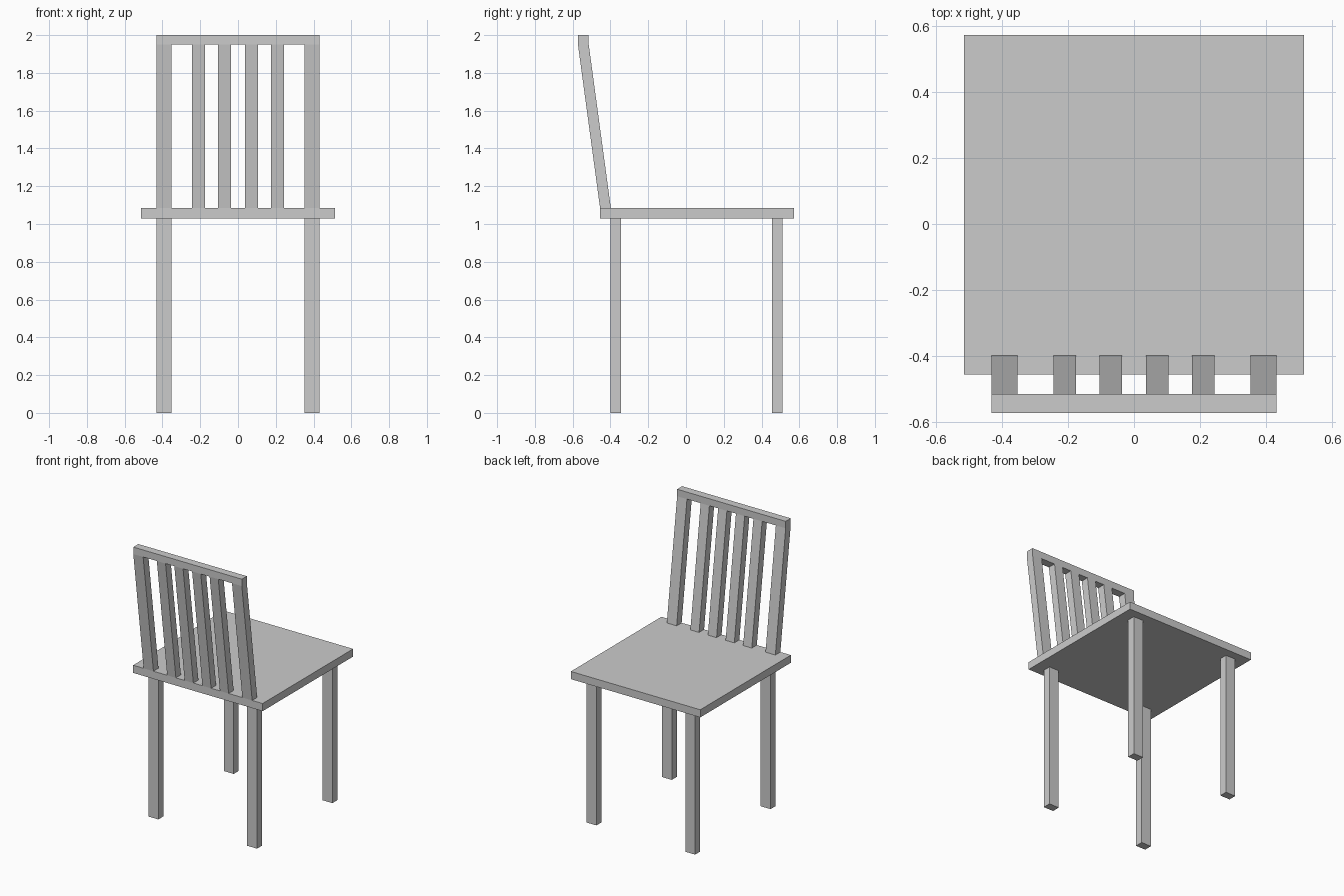
import bpy, bmesh

if "Cube" in bpy.data.objects:
    bpy.data.objects.remove(bpy.data.objects["Cube"])

SEAT_BOTTOM, SEAT_TOP, RAIL_BOTTOM, TOP = 1.03, 1.085, 1.95, 2.0


def prism(name, x0, x1, y0, y1, z0, z1, lean=0.0):
    """Box whose top face is shifted along y by lean."""
    bm = bmesh.new()
    bmesh.ops.create_cube(bm, size=1)
    for v in bm.verts:
        up = v.co.z > 0
        v.co.x = x1 if v.co.x > 0 else x0
        v.co.y = (y1 if v.co.y > 0 else y0) + (lean if up else 0)
        v.co.z = z1 if up else z0
    mesh = bpy.data.meshes.new(name)
    bm.to_mesh(mesh)
    bm.free()
    obj = bpy.data.objects.new(name, mesh)
    bpy.context.collection.objects.link(obj)
    return obj


# Seat board
prism("seat", -0.514, 0.514, -0.455, 0.572, SEAT_BOTTOM, SEAT_TOP)

# Top rail of the backrest
prism("back_rail", -0.431, 0.431, -0.572, -0.515, RAIL_BOTTOM, TOP)

for side, s in (("left", -1), ("right", 1)):
    # Legs
    x0, x1 = sorted((s * 0.353, s * 0.431))
    prism(f"front_leg_{side}", x0, x1, -0.4, -0.343, 0, SEAT_BOTTOM)
    prism(f"rear_leg_{side}", x0, x1, 0.455, 0.512, 0, SEAT_BOTTOM)

    # Leaning posts and slats between seat and rail
    for part, a, b in (("back_post", 0.353, 0.431),
                       ("outer_slat", 0.175, 0.244),
                       ("inner_slat", 0.036, 0.105)):
        x0, x1 = sorted((s * a, s * b))
        prism(f"{part}_{side}", x0, x1, -0.455, -0.398,
              SEAT_TOP, RAIL_BOTTOM, lean=-0.117)
